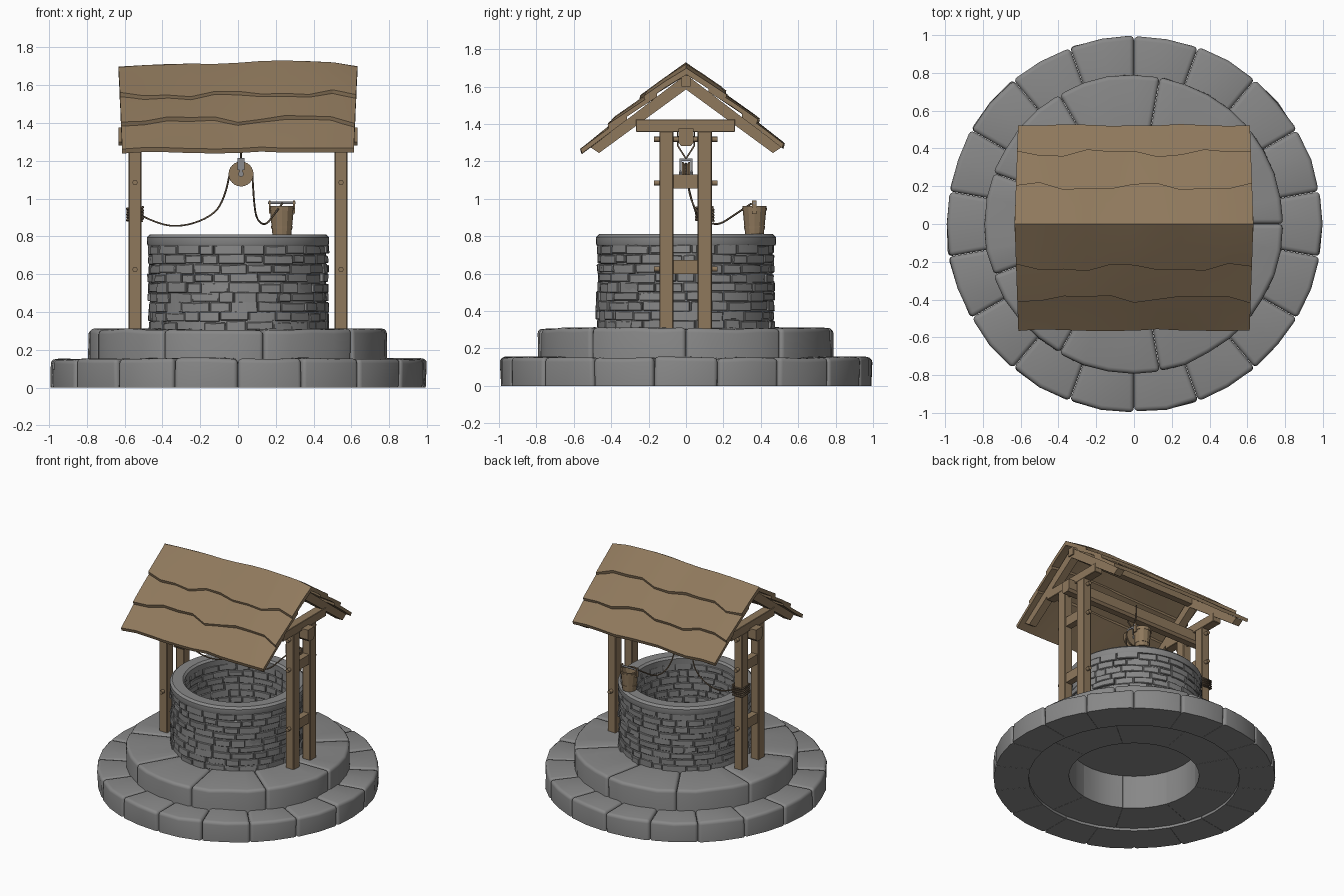
import bpy, bmesh, math, random
from mathutils import Vector, Matrix

if "Cube" in bpy.data.objects:
    bpy.data.objects.remove(bpy.data.objects["Cube"])

random.seed(4)
sin, cos, pi, rad = math.sin, math.cos, math.pi, math.radians


def material(name, col):
    m = bpy.data.materials.new(name)
    m.diffuse_color = (*col, 1)
    m.use_nodes = True
    m.node_tree.nodes["Principled BSDF"].inputs["Base Color"].default_value = m.diffuse_color
    return m


STONE = material("grey stone", (0.245, 0.245, 0.245))
WOOD = material("brown wood", (0.275, 0.190, 0.108))
ROPE = material("dark rope", (0.15, 0.108, 0.07))
IRON = material("grey iron", (0.26, 0.26, 0.27))


def loft(bm, secs, closed=False):
    """Skin a list of closed cross-sections; cap the ends unless closed."""
    rows = [[bm.verts.new(p) for p in s] for s in secs]
    n = len(rows[0])
    for i in range(len(rows) if closed else len(rows) - 1):
        a, b = rows[i], rows[(i + 1) % len(rows)]
        for j in range(n):
            bm.faces.new((a[j], a[(j + 1) % n], b[(j + 1) % n], b[j]))
    if not closed:
        bm.faces.new(rows[0])
        bm.faces.new(rows[-1][::-1])


def finish(name, bm, mat, bevel=0, segs=1, smooth=None, only=lambda e: True):
    bmesh.ops.recalc_face_normals(bm, faces=bm.faces[:])
    if bevel:
        edges = [e for e in bm.edges if len(e.link_faces) == 2
                 and e.calc_face_angle(0) > rad(45) and only(e)]
        bmesh.ops.bevel(bm, geom=edges, offset=bevel, segments=segs, profile=0.5,
                        affect='EDGES', clamp_overlap=True)
    me = bpy.data.meshes.new(name)
    bm.to_mesh(me)
    bm.free()
    me.materials.append(mat)
    if smooth:
        me.shade_smooth()
        me.set_sharp_from_angle(angle=rad(smooth))
    ob = bpy.data.objects.new(name, me)
    bpy.context.collection.objects.link(ob)
    return ob


def add_box(bm, x0, x1, y0, y1, z0, z1):
    loft(bm, [[(x, y0, z0), (x, y1, z0), (x, y1, z1), (x, y0, z1)] for x in (x0, x1)])


def add_rod(bm, a, b, r, n=10):
    a, b = Vector(a), Vector(b)
    m = Matrix.Translation((a + b) / 2) @ (b - a).to_track_quat('Z', 'Y').to_matrix().to_4x4()
    bmesh.ops.create_cone(bm, cap_ends=True, segments=n, radius1=r, radius2=r,
                          depth=(b - a).length, matrix=m)


def add_arc(bm, a0, a1, r0, r1, z0, z1, steps, jit=0):
    """Curved stone block between two angles and two radii."""
    j = lambda: random.uniform(-jit, jit)
    secs = []
    for i in range(steps + 1):
        a = a0 + (a1 - a0) * i / steps
        secs.append([((r + d) * cos(a), (r + d) * sin(a), z) for r, d, z in
                     ((r0, 0, z0), (r1, j(), z0), (r1, j(), z1 + j()), (r0, 0, z1 + j()))])
    loft(bm, secs)


def add_lathe(bm, prof, n, c=(0, 0, 0), axis='Z'):
    secs = []
    for i in range(n):
        a = 2 * pi * i / n
        secs.append([(c[0] + r * cos(a), c[1] + r * sin(a), c[2] + h) if axis == 'Z' else
                     (c[0] + r * cos(a), c[1] + h, c[2] + r * sin(a)) for r, h in prof])
    loft(bm, secs, True)


def rope(name, pts, r=0.005, kind='NURBS', mat=ROPE):
    cu = bpy.data.curves.new(name, 'CURVE')
    cu.dimensions = '3D'
    cu.bevel_depth, cu.bevel_resolution, cu.resolution_u = r, 1, 5
    cu.use_fill_caps = True
    sp = cu.splines.new(kind)
    sp.points.add(len(pts) - 1)
    for p, q in zip(sp.points, pts):
        p.co = (*q, 1)
    if kind == 'NURBS':
        sp.order_u, sp.use_endpoint_u = 3, True
    cu.materials.append(mat)
    ob = bpy.data.objects.new(name, cu)
    bpy.context.collection.objects.link(ob)
    bpy.ops.object.select_all(action='DESELECT')
    ob.select_set(True)
    bpy.context.view_layer.objects.active = ob
    bpy.ops.object.convert(target='MESH')


# two stepped rings of stones, rounded on the exposed edges only
for name, n, start, r0, r1, z0, z1, steps in (("lower_step", 18, 10, 0.745, 0.995, 0, 0.152, 2),
                                              ("upper_step", 9, 0, 0.46, 0.79, 0.02, 0.306, 4)):
    bm = bmesh.new()
    for k in range(n):
        a, w, g = rad(start) + 2 * pi * k / n, 2 * pi / n, 0.001 / r1
        add_arc(bm, a + g, a + w - g, r0, r1, z0, z1 + random.uniform(-0.003, 0.004), steps, 0.005)

    def exposed(e, r0=r0, z0=z0):
        low = all(v.co.z < z0 + 0.01 for v in e.verts)
        back = all(v.co.xy.length < r0 + 0.01 for v in e.verts)
        return not low and not back
    finish(name, bm, STONE, 0.024, 3, 40, exposed)

# well shaft core, rim and floor
bm = bmesh.new()
add_lathe(bm, [(0.387, 0.28), (0.466, 0.28), (0.462, 0.77), (0.387, 0.77)], 48)
finish("well_core", bm, STONE, smooth=30)
bm = bmesh.new()
add_lathe(bm, [(0.378, 0.752), (0.477, 0.75), (0.482, 0.762), (0.481, 0.795), (0.465, 0.811),
               (0.39, 0.811), (0.375, 0.797)], 48)
finish("well_rim", bm, STONE, smooth=40)
bm = bmesh.new()
add_rod(bm, (0, 0, 0.28), (0, 0, 0.30), 0.41, 32)
finish("well_floor", bm, STONE)

# rough brick courses, outside and inside
bm = bmesh.new()
ROWS, BOTTOM, TOP = 9, 0.300, 0.756
for row in range(ROWS):
    h = (TOP - BOTTOM) / ROWS
    z = BOTTOM + row * h
    for inner in (False, True):
        a = random.uniform(0, 0.3)
        end = a + 2 * pi
        while a < end - 0.06:
            w = min(random.uniform(0.16, 0.38), end - a)
            lo, hi = z + random.uniform(-0.006, 0.006), z + h + random.uniform(-0.008, 0.004)
            r0, r1 = ((random.uniform(0.375, 0.384), 0.4) if inner
                      else (0.445, random.uniform(0.465, 0.483)))
            add_arc(bm, a + 0.006, a + w - 0.006, r0, r1, lo, hi, 2, 0.003)
            a += w
finish("well_bricks", bm, STONE, 0.004, 1, 35)

# posts, rungs, pegs and cross beams on both ends
posts, rungs, pegs, beams, rafters = (bmesh.new() for _ in range(5))
for s in (-1, 1):
    x = 0.545 * s
    for y in (-0.105, 0.1):
        add_box(posts, x - 0.034, x + 0.034, y - 0.038, y + 0.038, 0.295, 1.362)
    for z in (0.635, 1.093):
        add_box(rungs, x - 0.025, x + 0.025, -0.07, 0.065, z - 0.037, z + 0.037)
    for z in (0.625, 1.085, 1.318):
        add_rod(pegs, (x, -0.172, z), (x, 0.168, z), 0.014)
    add_box(beams, x - 0.034, x + 0.034, -0.268, 0.262, 1.358, 1.425)
    for t in (-1, 1):
        loft(rafters, [[(x + d, 0, 1.585), (x + d, t * 0.465, 1.245), (x + d, t * 0.51, 1.275),
                        (x + d, 0, 1.665)] for d in (-0.03, 0.03)])
finish("posts", posts, WOOD, 0.004)
finish("rungs", rungs, WOOD)
finish("pegs", pegs, WOOD, smooth=40)
finish("cross_beams", beams, WOOD, 0.003)
finish("rafters", rafters, WOOD)

# long beam carrying the pulley, and ridge pole
bm = bmesh.new()
loft(bm, [[(x, -0.025, 1.282), (x, 0.025, 1.282), (x, 0.04, 1.3), (x, 0.04, 1.375),
           (x, -0.04, 1.375), (x, -0.04, 1.3)] for x in (-0.632, 0.632)])
finish("main_beam", bm, WOOD)
bm = bmesh.new()
add_box(bm, -0.585, 0.585, -0.025, 0.025, 1.6, 1.66)
finish("ridge_pole", bm, WOOD)

# sagging roof: three overlapping wavy courses per side
SAG = (-0.022, -0.012, -0.009, -0.007, -0.006, 0.0, 0.008, 0.01, 0.009, 0.002, -0.02)


def under(y, i):
    return 1.685 - 0.795 * y + SAG[i] * (1 - 1.6 * y)


for side, name, edges in ((-1, "front", (0.225, 0.385, 0.555)), (1, "back", (0.19, 0.37, 0.515))):
    for k, y1 in enumerate(edges):
        bm = bmesh.new()
        y0 = 0 if k == 0 else edges[k - 1] - 0.07
        lift = 0.022 if k < 2 else 0.0
        secs = []
        for i in range(11):
            u = i / 5 - 1
            amp = 0.017 if k < 2 else 0.004
            e = y1 + amp * (sin(6.5 * u + 2.1 * k + side) + 0.6 * sin(13 * u + k))
            sec = []
            for y, l in ((y0, 0), ((y0 + e) / 2, lift * 0.6), (e, lift)):
                x = u * (0.632 - 0.035 * y)
                sec.append((x, y * side, under(y, i) + l + random.uniform(-0.003, 0.003)))
            t = 0.034 if k == 0 else 0.028
            x, ye, ze = sec[2]
            top = [(x, ye + side * 0.008, ze + t - 0.004), (sec[1][0], sec[1][1], sec[1][2] + t),
                   (sec[0][0], sec[0][1], sec[0][2] + t)]
            secs.append(sec + top)
        loft(bm, secs)
        finish(f"roof_{name}_course_{k + 1}", bm, WOOD, smooth=25)

# pulley wheel, its iron bracket and hanger
PX, PZ = 0.016, 1.13
bm = bmesh.new()
add_lathe(bm, [(0.006, -0.022), (0.066, -0.022), (0.066, -0.014), (0.054, -0.004), (0.054, 0.004),
               (0.066, 0.014), (0.066, 0.022), (0.006, 0.022)], 24, (PX, 0, PZ), 'Y')
finish("pulley_wheel", bm, WOOD, smooth=30)
bm = bmesh.new()
for s in (-1, 1):
    add_box(bm, PX - 0.018, PX + 0.018, s * 0.029 - 0.005, s * 0.029 + 0.005, 1.15, 1.213)
    add_box(bm, PX - 0.008, PX + 0.008, s * 0.029 - 0.005, s * 0.029 + 0.005, PZ, 1.15)
add_box(bm, PX - 0.018, PX + 0.018, -0.034, 0.034, 1.203, 1.215)
add_rod(bm, (PX, -0.038, PZ), (PX, 0.038, PZ), 0.015)
finish("pulley_bracket", bm, IRON)
rope("pulley_hanger", [(PX, 0, 1.215), (PX, -0.045, 1.285), (PX, -0.045, 1.38),
                       (PX, 0.045, 1.38), (PX, 0.045, 1.285), (PX, 0, 1.215)], 0.005, 'POLY')

# rope: coils on the back left post, slack line, over the wheel, to the bucket
CX, CY = -0.545, 0.1
coil = []
for k in range(21):
    a = pi / 4 + k * pi / 2
    coil.append((CX + 0.06 * cos(a), CY + 0.067 * sin(a), 0.88 + 0.0038 * k))
rope("rope_coils", coil, 0.006, 'POLY')
arc = [(PX - 0.06 * cos(a), 0, PZ + 0.06 * sin(a)) for a in [pi * i / 8 for i in range(9)]]
rope("well_rope", [(-0.5, 0.095, 0.905), (-0.44, 0.1, 0.875), (-0.34, 0.1, 0.85), (-0.22, 0.08, 0.87),
                   (-0.11, 0.05, 0.93), (-0.065, 0.02, 1.03)] + arc +
     [(0.085, 0.03, 0.97), (0.1, 0.1, 0.885), (0.145, 0.17, 0.855), (0.19, 0.26, 0.915),
      (0.235, 0.35, 0.975)])

# bucket on the rim
BX, BY, BZ = 0.232, 0.366, 0.811
bm = bmesh.new()
add_lathe(bm, [(0.0005, 0), (0.05, 0), (0.065, 0.15), (0.055, 0.15), (0.043, 0.015), (0.0005, 0.015)],
          12, (BX, BY, BZ))
finish("bucket", bm, WOOD)
bm = bmesh.new()
for z in (0.03, 0.125):
    r = 0.05 + 0.1 * z
    add_lathe(bm, [(r - 0.004, z), (r + 0.003, z), (r + 0.004, z + 0.014), (r - 0.002, z + 0.014)],
              12, (BX, BY, BZ))
finish("bucket_bands", bm, WOOD)
bm = bmesh.new()
for s in (-1, 1):
    add_box(bm, BX + s * 0.064 - 0.005, BX + s * 0.064 + 0.005, BY - 0.012, BY + 0.012, 0.92, 0.99)
finish("bucket_ears", bm, WOOD)
bm = bmesh.new()
add_rod(bm, (BX - 0.072, BY, 0.977), (BX + 0.072, BY, 0.977), 0.007, 8)
finish("bucket_handle", bm, IRON, smooth=50)
